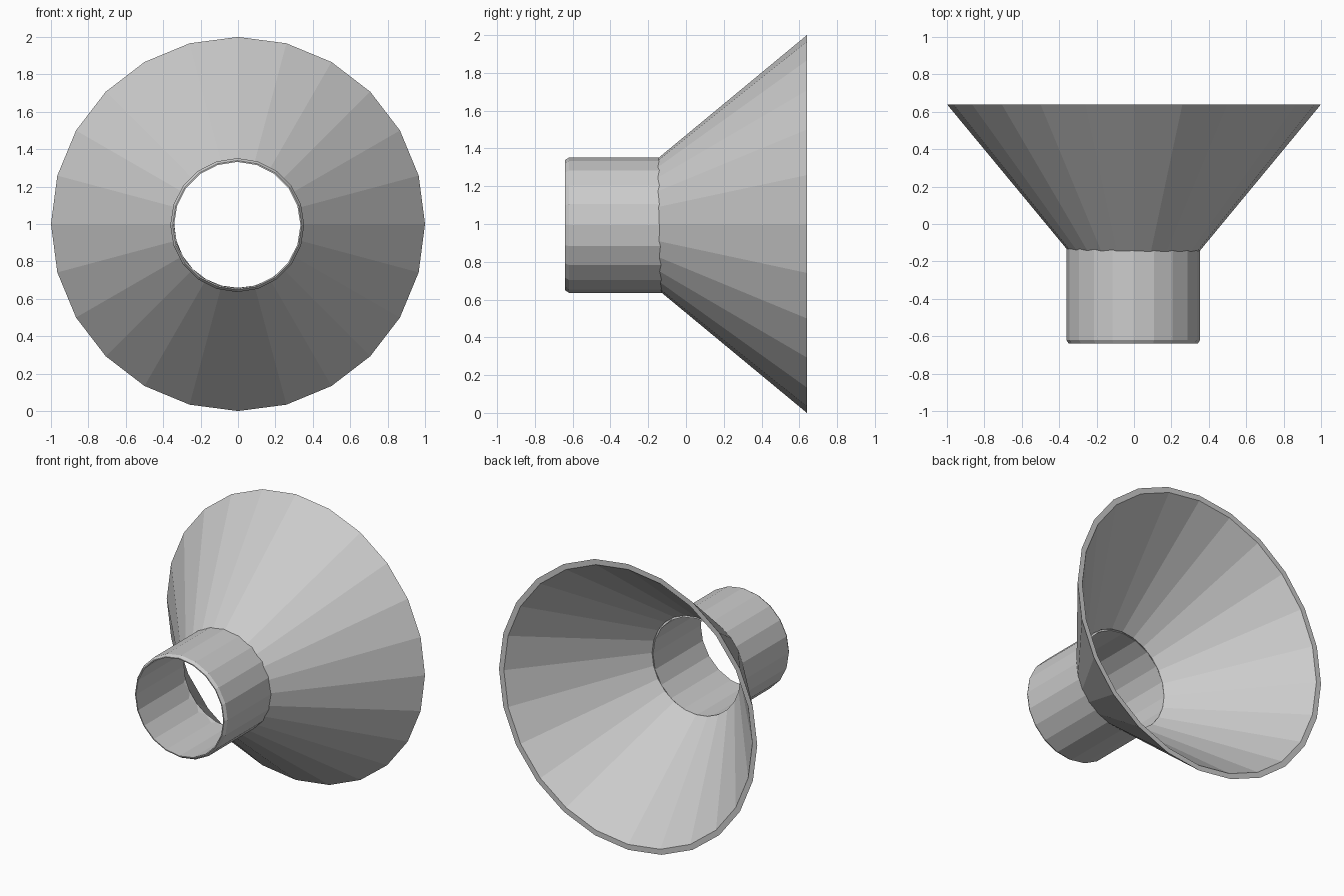
import bpy, bmesh, math

if "Cube" in bpy.data.objects:
    bpy.data.objects.remove(bpy.data.objects["Cube"])


def ring_part(name, profile, sides, cx, cz):
    """Spin a closed (y, radius) profile around the y axis into a faceted ring."""
    bm = bmesh.new()
    rings = []
    for i in range(sides):
        a = math.tau * i / sides
        rings.append([bm.verts.new((cx + r * math.cos(a), y, cz + r * math.sin(a)))
                      for y, r in profile])
    n = len(profile)
    for i in range(sides):
        a, b = rings[i], rings[(i + 1) % sides]
        for j in range(n):
            k = (j + 1) % n
            bm.faces.new((a[j], a[k], b[k], b[j]))
    bmesh.ops.recalc_face_normals(bm, faces=bm.faces)
    mesh = bpy.data.meshes.new(name)
    bm.to_mesh(mesh)
    bm.free()
    obj = bpy.data.objects.new(name, mesh)
    bpy.context.collection.objects.link(obj)
    return obj


# Flared cone with a thin wall and flat back rim
ring_part("flared_cone",
          [(-0.148, 0.348), (0.64, 1.0), (0.64, 0.962), (-0.112, 0.341)],
          24, 0.0, 1.0)

# Straight neck tube with a chamfered front lip
ring_part("neck_tube",
          [(-0.64, 0.338), (-0.64, 0.345), (-0.62, 0.358),
           (-0.125, 0.358), (-0.112, 0.338)],
          20, -0.004, 0.994)
